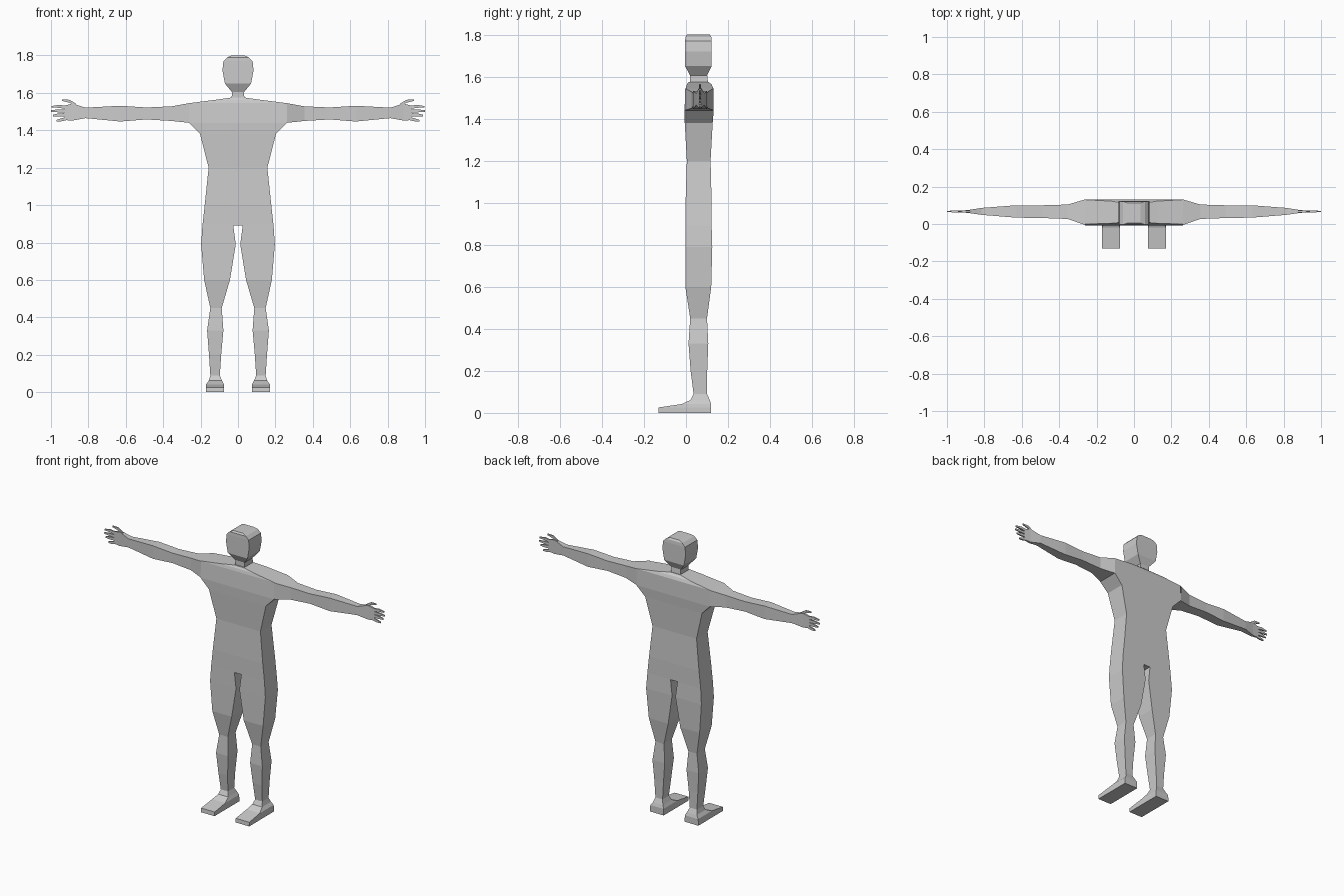
import bpy, bmesh

grey = bpy.data.materials.new("light grey")
grey.diffuse_color = (0.6, 0.6, 0.6, 1)


def loft(name, rings, cap_start=True, cap_end=True, mirror=False):
    """Skin a chain of four-cornered rings into a flat-faced mesh."""
    bm = bmesh.new()
    loops = [[bm.verts.new(p) for p in ring] for ring in rings]
    for a, b in zip(loops, loops[1:]):
        for i in range(4):
            j = (i + 1) % 4
            bm.faces.new((a[i], a[j], b[j], b[i]))
    if cap_start:
        bm.faces.new(loops[0][::-1])
    if cap_end:
        bm.faces.new(loops[-1])
    bmesh.ops.recalc_face_normals(bm, faces=bm.faces)
    mesh = bpy.data.meshes.new(name)
    # make sure normals point outwards on open shells as well
    if bm.calc_volume(signed=True) < 0:
        bmesh.ops.reverse_faces(bm, faces=bm.faces)
    bm.to_mesh(mesh)
    bm.free()
    mesh.materials.append(grey)
    obj = bpy.data.objects.new(name, mesh)
    bpy.context.collection.objects.link(obj)
    if mirror:
        obj.modifiers.new("mirror", 'MIRROR').use_axis[0] = True
    return obj


def level(z, x0, x1, y0, y1):
    """Horizontal rectangle."""
    return [(x0, y0, z), (x1, y0, z), (x1, y1, z), (x0, y1, z)]


def slice_x(x, z0, z1, y0, y1):
    """Rectangle across an arm."""
    return [(x, y0, z0), (x, y1, z0), (x, y1, z1), (x, y0, z1)]


# torso: height, half width, front, back
torso = [(0.89, 0.19, -0.002, 0.122), (1.0, 0.178, -0.002, 0.122),
         (1.2, 0.157, 0.004, 0.117), (1.38, 0.203, -0.006, 0.127),
         (1.44, 0.262, -0.008, 0.132), (1.545, 0.262, -0.001, 0.13),
         (1.563, 0.12, 0.004, 0.122), (1.575, 0.035, 0.012, 0.108)]
loft("torso", [level(z, -w, w, a, b) for z, w, a, b in torso])

# neck and head
neck = [(1.57, 0.034, 0.02, 0.105), (1.615, 0.032, 0.02, 0.1)]
loft("neck", [level(z, -w, w, a, b) for z, w, a, b in neck])
head = [(1.605, 0.033, 0.02, 0.1), (1.65, 0.07, -0.004, 0.122),
        (1.72, 0.083, -0.004, 0.122), (1.77, 0.078, -0.004, 0.122),
        (1.79, 0.058, -0.003, 0.12), (1.8, 0.035, 0.005, 0.113)]
loft("head", [level(z, -w, w, a, b) for z, w, a, b in head])

# legs with feet: height, inner, outer, front, back
leg = [(0.0, 0.075, 0.172, -0.132, 0.12), (0.026, 0.075, 0.172, -0.13, 0.12),
       (0.042, 0.076, 0.17, -0.02, 0.12), (0.062, 0.086, 0.156, 0.022, 0.113),
       (0.09, 0.097, 0.148, 0.036, 0.1), (0.2, 0.09, 0.155, 0.022, 0.101),
       (0.33, 0.078, 0.165, 0.012, 0.106), (0.45, 0.087, 0.148, 0.02, 0.1),
       (0.6, 0.043, 0.181, -0.003, 0.12), (0.79, 0.012, 0.197, -0.003, 0.125),
       (0.89, 0.025, 0.19, -0.002, 0.122)]
loft("leg", [level(*s) for s in leg], cap_end=False, mirror=True)

# arms with palm: distance out, bottom, top, front, back
arm = [(0.262, 1.44, 1.545, -0.005, 0.131), (0.355, 1.45, 1.528, 0.027, 0.104),
       (0.49, 1.458, 1.522, 0.032, 0.1), (0.63, 1.447, 1.531, 0.034, 0.1),
       (0.815, 1.465, 1.521, 0.049, 0.086), (0.885, 1.452, 1.543, 0.059, 0.075),
       (0.93, 1.455, 1.531, 0.063, 0.071)]
loft("arm", [slice_x(*s) for s in arm], cap_start=False, mirror=True)

# thumb and fingers: root x, root z, middle x, middle z, tip x, tip z
digits = {"thumb": (0.865, 1.532, 0.9, 1.555, 0.94, 1.561),
          "first_finger": (0.92, 1.522, 0.955, 1.528, 0.996, 1.526),
          "middle_finger": (0.92, 1.503, 0.96, 1.504, 1.0, 1.503),
          "ring_finger": (0.92, 1.483, 0.96, 1.482, 0.99, 1.479),
          "little_finger": (0.92, 1.462, 0.945, 1.456, 0.97, 1.452)}
for name, (xa, za, xb, zb, xc, zc) in digits.items():
    rings = [slice_x(x, z - h, z + h, 0.067 - d, 0.067 + d)
             for x, z, h, d in ((xa, za, 0.009, 0.004), (xb, zb, 0.008, 0.005),
                                (xc, zc, 0.004, 0.003))]
    loft(name, rings, mirror=True)
